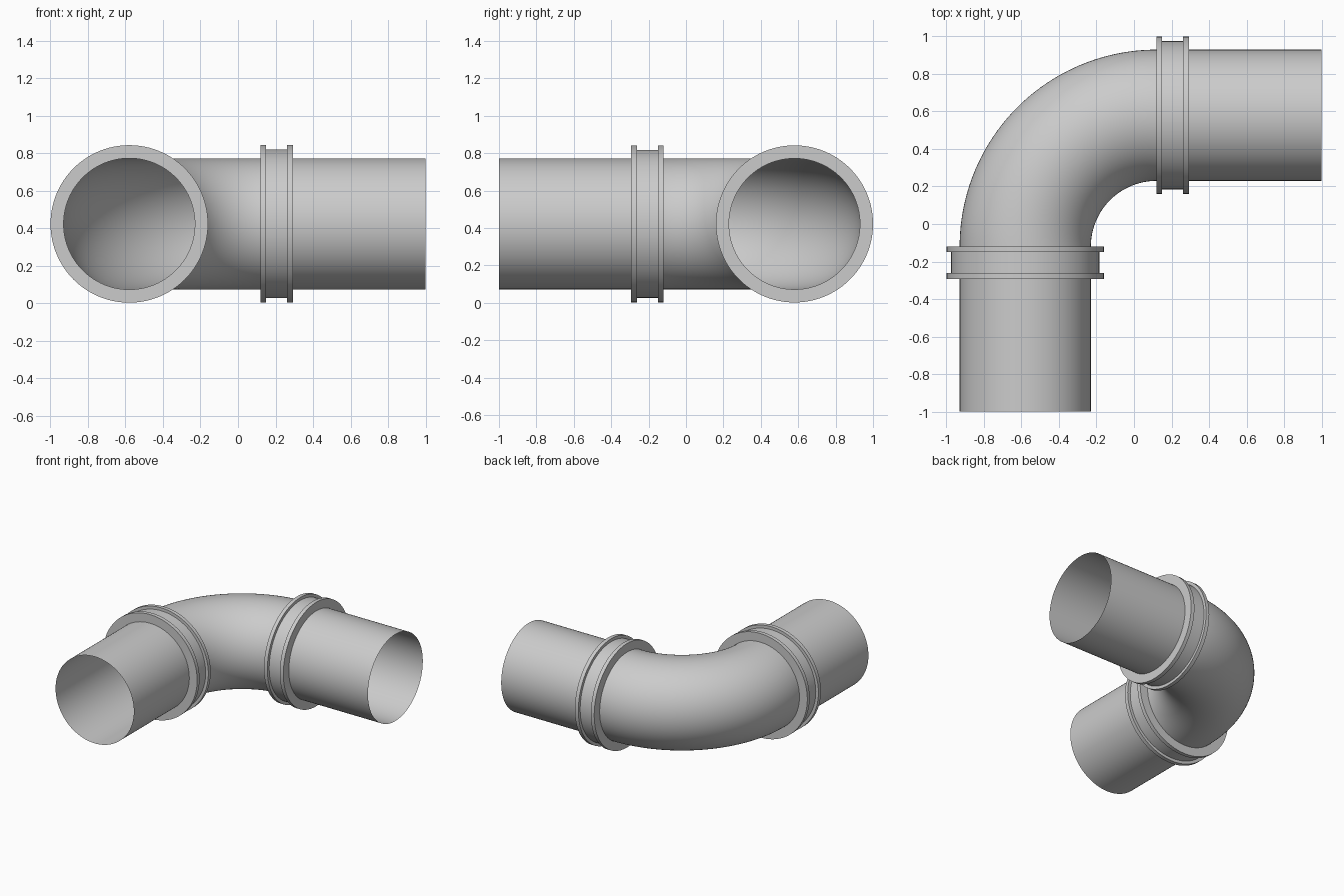
import bpy, math
from mathutils import Vector

if "Cube" in bpy.data.objects:
    bpy.data.objects.remove(bpy.data.objects["Cube"])

SEG = 96
Z = 0.422          # axis height
R = 0.35           # pipe radius
OFF = 0.58         # distance of the straight runs from the centre
BEND = 0.12        # where the bend meets the straight runs
UP = Vector((0, 0, 1))


def sweep(name, rings):
    """Skin circles given as (centre, sideways direction, radius)."""
    verts, faces = [], []
    for c, side, r in rings:
        for i in range(SEG):
            a = 2 * math.pi * i / SEG
            verts.append(Vector(c) + r * (math.cos(a) * Vector(side) + math.sin(a) * UP))
    for k in range(len(rings) - 1):
        for i in range(SEG):
            j = (i + 1) % SEG
            faces.append((k * SEG + i, (k + 1) * SEG + i, (k + 1) * SEG + j, k * SEG + j))
    me = bpy.data.meshes.new(name)
    me.from_pydata(verts, [], faces)
    me.update()
    ob = bpy.data.objects.new(name, me)
    bpy.context.collection.objects.link(ob)
    bpy.ops.object.select_all(action='DESELECT')
    ob.select_set(True)
    bpy.context.view_layer.objects.active = ob
    bpy.ops.object.shade_smooth_by_angle(angle=math.radians(30))
    return ob


# right run goes along +x, front run along -y; both are swept in path order
def right_ring(d, r):
    return ((d, OFF, Z), (0, 1, 0), r)


def front_ring(d, r):
    return ((-OFF, -d, Z), (-1, 0, 0), r)


# quarter-circle elbow
N = 40
rings = []
for i in range(N + 1):
    a = math.pi - (math.pi / 2) * i / N
    side = (math.cos(a), math.sin(a), 0)
    rad = OFF + BEND
    rings.append(((BEND + rad * side[0], -BEND + rad * side[1], Z), side, R))
sweep("elbow", rings)

# straight pipe ends
sweep("right_pipe", [right_ring(BEND, R), right_ring(1.0, R)])
sweep("front_pipe", [front_ring(1.0, R), front_ring(BEND, R)])

# grooved collars: two rims with a lower band between them
profile = [(0.12, R), (0.12, 0.42), (0.15, 0.42), (0.15, 0.396),
           (0.262, 0.396), (0.262, 0.42), (0.293, 0.42), (0.293, R)]
sweep("right_collar", [right_ring(d, r) for d, r in profile])
sweep("front_collar", [front_ring(d, r) for d, r in reversed(profile)])
